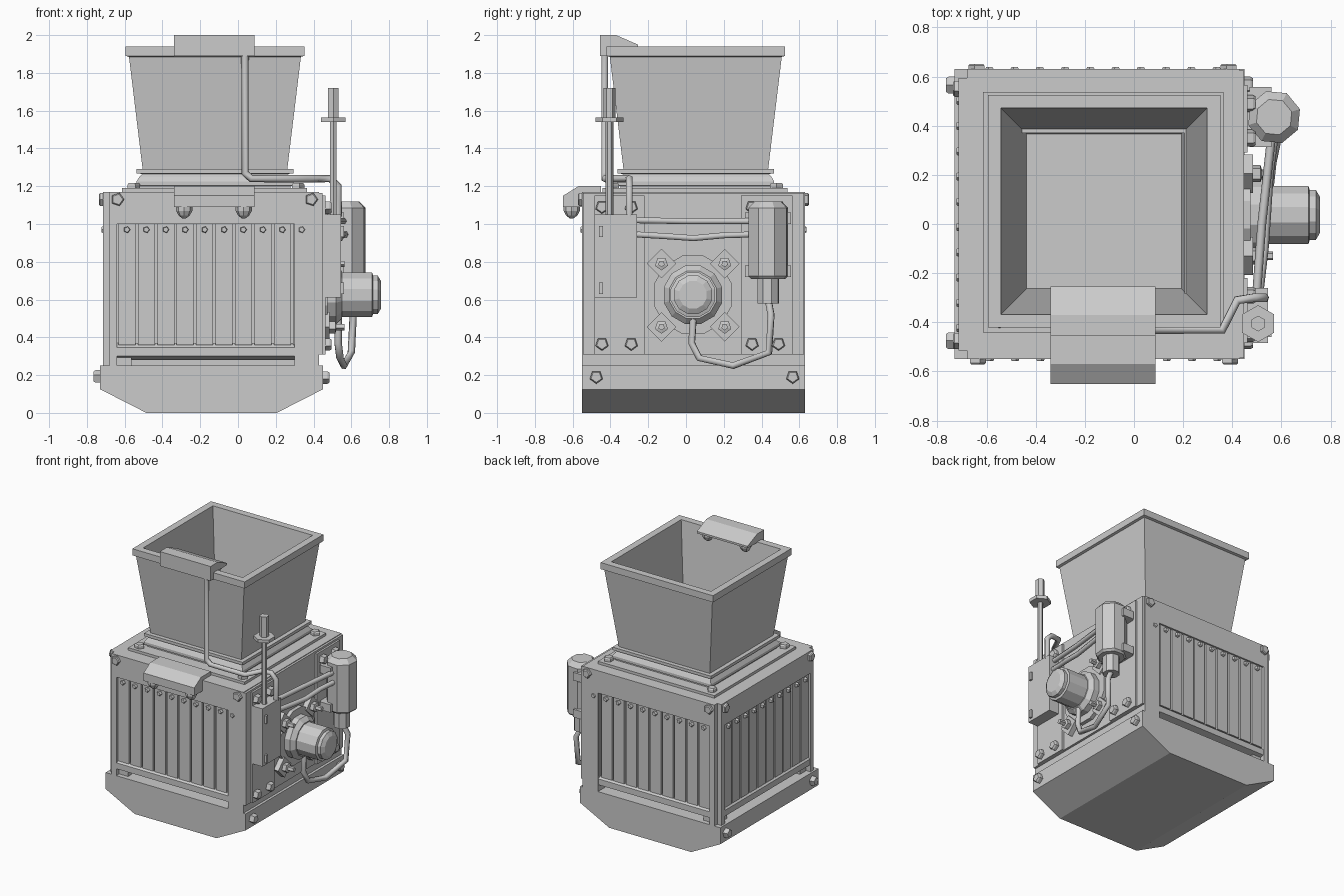
import bpy, bmesh
from math import pi, cos, sin, sqrt
from mathutils import Matrix, Vector

if "Cube" in bpy.data.objects:
    bpy.data.objects.remove(bpy.data.objects["Cube"])

CX, CY = -0.125, 0.04           # centre of the machine body


def T(x, y, z):
    return Matrix.Translation((x, y, z))


RX = Matrix.Rotation(pi / 2, 4, 'X')   # local z -> -y
RY = Matrix.Rotation(pi / 2, 4, 'Y')   # local z -> +x
ONE = Matrix.Identity(4)


def finish(name, bm, M=ONE):
    bmesh.ops.recalc_face_normals(bm, faces=bm.faces)
    me = bpy.data.meshes.new(name)
    bm.to_mesh(me)
    bm.free()
    me.transform(M)
    ob = bpy.data.objects.new(name, me)
    bpy.context.collection.objects.link(ob)
    return ob


def box(name, lo, hi, M=ONE):
    bm = bmesh.new()
    bmesh.ops.create_cube(bm, size=1)
    for v in bm.verts:
        v.co = Vector([lo[i] + (v.co[i] + .5) * (hi[i] - lo[i]) for i in range(3)])
    return finish(name, bm, M)


def revolve(name, prof, n, M=ONE, start=True, end=True, turn=0.0):
    bm = bmesh.new()
    rings = [[bm.verts.new((r * cos(turn + 2 * pi * i / n), r * sin(turn + 2 * pi * i / n), z))
              for i in range(n)] for r, z in prof]
    for a, b in zip(rings, rings[1:]):
        for i in range(n):
            j = (i + 1) % n
            bm.faces.new((a[i], a[j], b[j], b[i]))
    if start:
        bm.faces.new(rings[0][::-1])
    if end:
        bm.faces.new(rings[-1])
    return finish(name, bm, M)


def square(name, prof, M, start, end):
    return revolve(name, [(h * sqrt(2), z) for h, z in prof], 4, M, start, end, pi / 4)


def prism(name, pts, lo, hi, axis):
    bm = bmesh.new()
    put = (lambda p, t: (t, p[0], p[1])) if axis == 'X' else (lambda p, t: (p[0], t, p[1]))
    a = [bm.verts.new(put(p, lo)) for p in pts]
    b = [bm.verts.new(put(p, hi)) for p in pts]
    bm.faces.new(a)
    bm.faces.new(b[::-1])
    for i in range(len(pts)):
        j = (i + 1) % len(pts)
        bm.faces.new((a[i], b[i], b[j], a[j]))
    return finish(name, bm)


def pipe(name, pts, r):
    cu = bpy.data.curves.new(name, 'CURVE')
    cu.dimensions = '3D'
    cu.bevel_depth, cu.bevel_resolution, cu.use_fill_caps = r, 1, True
    sp = cu.splines.new('POLY')
    sp.points.add(len(pts) - 1)
    for q, p in zip(sp.points, pts):
        q.co = (*p, 1)
    ob = bpy.data.objects.new(name, cu)
    bpy.context.collection.objects.link(ob)
    bpy.ops.object.select_all(action='DESELECT')
    ob.select_set(True)
    bpy.context.view_layer.objects.active = ob
    bpy.ops.object.convert(target='MESH')


def bolt(name, M, r=0.036, h=0.035, n=5):
    revolve(name, [(r, -.01), (r, h * .7), (r * .8, h)], n, M)


# base tank with chamfered bottom
prism("base_tank", [(-.73, .25), (-.73, .125), (-.485, 0), (.205, 0), (.45, .125), (.45, .25)],
      -.55, .63, 'Y')
for y in (-.475, .565):
    bolt("tank_bolt", T(.45, y, .19) @ RY)
    bolt("tank_bolt", T(-.73, y, .19) @ RY.inverted())

# body core and roof
square("body_core", [(.45, .25), (.45, 1.0), (.555, 1.0), (.555, 1.17), (.33, 1.17)],
       T(CX, CY, 0), False, False)

# slatted panels on front, left and back
for side, ang in (("front", 0), ("left", -pi / 2), ("back", pi)):
    M = T(CX, CY, 0) @ Matrix.Rotation(ang, 4, 'Z')
    for s in (-1, 1):
        u = sorted((s * .515, s * .555))
        box(side + "_stile", (u[0], -.59, .25), (u[1], -.44, 1.17), M)
        bolt(side + "_corner_bolt", M @ T(s * .513, -.59, 1.13) @ RX, .036, .022)
    box(side + "_top_rail", (-.515, -.59, 1.0), (.515, -.45, 1.17), M)
    rail = prism(side + "_bottom_rail", [(-.585, .30), (-.585, .345), (-.555, .37), (-.50, .37), (-.50, .28)],
                 -.515, .515, 'X')
    rail.data.transform(M)
    for i in range(10):
        u = -.463 + i * .1028
        box(side + "_slat", (u - .045, -.578, .36), (u + .045, -.555, 1.0), M)
        bolt(side + "_slat_bolt", M @ T(u, -.578, .97) @ RX, .018, .02)

# right wall with mounting plates
box("right_wall", (.30, -.55, .25), (.43, .63, 1.17))
box("right_cover", (.42, -.545, .31), (.447, .625, 1.165))
for y0, y1, ys in ((-.485, -.22, (-.445, -.29)), (.29, .565, (.35, .49))):
    box("mount_plate", (.44, y0, .31), (.462, y1, 1.15))
    for y in ys:
        bolt("mount_bolt", T(.46, y, .365) @ RY)
        bolt("mount_bolt", T(.46, y, 1.09) @ RY)

# hopper: flange, neck, tapered bin, rim and inside
square("hopper_flange", [(.34, 1.165), (.49, 1.165), (.49, 1.19), (.34, 1.19)],
       T(-.125, .048, 0), False, False)
square("hopper", [(.40, 1.185), (.40, 1.20), (.415, 1.205), (.415, 1.225), (.40, 1.25), (.385, 1.265),
                  (.415, 1.268), (.415, 1.29), (.383, 1.29), (.455, 1.885), (.473, 1.89), (.473, 1.94),
                  (.42, 1.94), (.315, 1.0)], T(-.122, .052, 0), False, True)
for x in (-.555, .315):
    for y in (-.39, .48):
        bolt("flange_bolt", T(x, y, 1.19), .036, .028)

# lamp housings with two knobs each
prism("lower_lamp_housing", [(-.65, 1.09), (-.65, 1.15), (-.57, 1.2), (-.45, 1.2), (-.45, 1.165),
                             (-.55, 1.165), (-.55, 1.09)], -.34, .087, 'X')
prism("upper_lamp_housing", [(-.455, 1.89), (-.455, 2.0), (-.37, 2.0), (-.255, 1.95), (-.255, 1.935),
                             (-.42, 1.935), (-.42, 1.89)], -.34, .087, 'X')
for x in (-.285, .03):
    for y, z in ((-.605, 1.09), (-.31, 1.935)):
        revolve("lamp_knob", [(.043, .005), (.043, -.02), (.03, -.045), (.01, -.06)], 8, T(x, y, z))

# conduit from the upper lamp to the control box
pipe("conduit", [(.037, -.43, 1.9), (.037, -.43, 1.27), (.07, -.43, 1.24), (.36, -.43, 1.24),
                 (.42, -.31, 1.24), (.49, -.30, 1.24), (.53, -.30, 1.2), (.53, -.30, 1.04)], .02)

# control box and valve pole
box("control_box", (.455, -.485, .61), (.545, -.26, 1.05))
for z in (.66, .96):
    box("control_box_tab", (.52, -.46, z - .03), (.56, -.44, z + .03))
revolve("valve_pole", [(.02, 1.04), (.02, 1.54), (.075, 1.54), (.075, 1.565), (.032, 1.565), (.032, 1.72)],
        6, T(.505, -.405, 0), turn=pi / 6)

# pressure canister with brackets
revolve("canister", [(.06, .58), (.06, .71), (.095, .71), (.11, .725), (.11, 1.085), (.075, 1.12)],
        8, T(.57, .435, 0), turn=.3)
for z in (.75, 1.03):
    box("canister_bracket", (.45, .33, z - .03), (.55, .54, z + .03))
    for y in (.325, .545):
        box("canister_clamp", (.47, y - .012, z - .03), (.56, y + .012, z + .03))

# drive hub and motor
HUB = T(0, .037, .625) @ RY
revolve("motor", [(.215, .44), (.215, .475), (.16, .475), (.16, .52), (.13, .55), (.122, .55),
                  (.122, .71), (.105, .715), (.105, .74), (.075, .757)], 12, HUB, turn=pi / 12)
for y in (-.13, .205):
    for z in (.455, .79):
        M = T(.44, y, z) @ RY
        revolve("hub_foot", [(.078, 0), (.078, .045)], 4, M)
        revolve("hub_foot_bolt", [(.036, .04), (.036, .075), (.018, .08), (.018, .125)], 5, M)
    s = -1 if y < 0 else 1
    for z, t in ((.455, -1), (.79, 1)):
        box("hub_arm", (-.06, -.045, 0), (.06, .045, .04),
            T(.435, y - s * .04, z - t * .04) @ Matrix.Rotation(s * t * pi / 4, 4, 'X') @ RY
            @ Matrix.Rotation(pi / 2, 4, 'Z'))

# hoses
pipe("upper_hose", [(.50, -.27, 1.02), (.52, .0, 1.015), (.56, .36, 1.015)], .018)
pipe("lower_hose", [(.51, -.27, .945), (.53, -.1, .935), (.54, .04, .925), (.55, .2, .94), (.57, .36, .945)], .018)
pipe("motor_hose", [(.57, .435, .60), (.61, .45, .52), (.60, .44, .32), (.56, .25, .25), (.54, .07, .29),
                    (.53, .03, .37), (.53, .04, .52)], .02)
